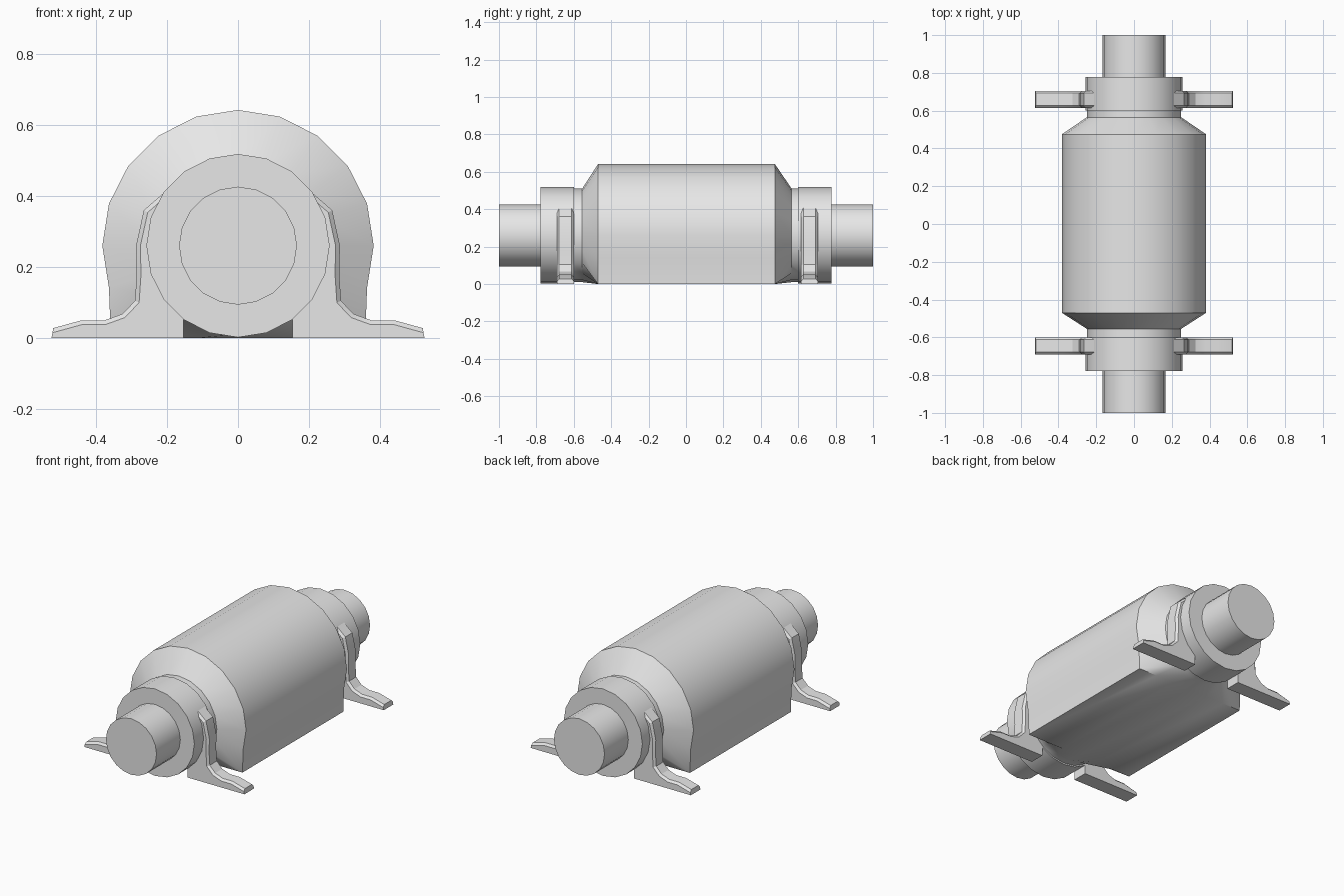
import bpy, bmesh, math
from math import sin, cos, pi

cube = bpy.data.objects.get("Cube")
if cube:
    bpy.data.objects.remove(cube, do_unlink=True)

grey = bpy.data.materials.new("plain grey")
grey.use_nodes = True
grey.diffuse_color = (0.8, 0.8, 0.8, 1)
grey.node_tree.nodes["Principled BSDF"].inputs["Base Color"].default_value = (0.8, 0.8, 0.8, 1)

AXIS = 0.26   # height of the shaft axis
SIDES = 20


def finish(bm, name, angle=35):
    bmesh.ops.recalc_face_normals(bm, faces=bm.faces)
    mesh = bpy.data.meshes.new(name)
    bm.to_mesh(mesh)
    bm.free()
    mesh.materials.append(grey)
    obj = bpy.data.objects.new(name, mesh)
    bpy.context.collection.objects.link(obj)
    bpy.ops.object.select_all(action='DESELECT')
    obj.select_set(True)
    bpy.context.view_layer.objects.active = obj
    bpy.ops.object.shade_smooth_by_angle(angle=math.radians(angle))
    return obj


def circle(r):
    return [(r * sin(2 * pi * i / SIDES), AXIS + r * cos(2 * pi * i / SIDES))
            for i in range(SIDES)]


def housing_section(r, half_base):
    # Round top, nearly upright walls, flat base
    pts = circle(r)
    for i in range(7, 14):
        pts[i] = (half_base * (10 - i) / 3, 0.0)
    return pts


def loft(name, sections, angle=35):
    # Skin a list of (y, section) rings and cap both ends
    bm = bmesh.new()
    rings = [[bm.verts.new((x, y, z)) for x, z in sec] for y, sec in sections]
    for a, b in zip(rings, rings[1:]):
        for i in range(SIDES):
            j = (i + 1) % SIDES
            bm.faces.new((a[i], a[j], b[j], b[i]))
    bm.faces.new(rings[0])
    bm.faces.new(rings[-1])
    return finish(bm, name, angle)


def foot(name, side, y, half=0.045):
    # Outer outline first, then the part hidden in the collar
    outer = [(0.525, 0), (0.52, 0.028), (0.44, 0.05), (0.375, 0.05),
             (0.325, 0.068), (0.29, 0.105), (0.285, 0.18), (0.287, 0.26),
             (0.265, 0.36), (0.205, 0.412)]
    outline = outer + [(0.17, 0.38), (0.153, 0.2), (0.153, 0)]
    bm = bmesh.new()
    rings = [[bm.verts.new((side * x, y + d, z)) for x, z in outline]
             for d in (-half, half)]
    n = len(outline)
    for ring in rings:
        bm.faces.new(ring)
    for i in range(n):
        j = (i + 1) % n
        bm.faces.new((rings[0][i], rings[0][j], rings[1][j], rings[1][i]))
    bmesh.ops.recalc_face_normals(bm, faces=bm.faces)
    # Chamfer the long outer edges
    edges = [bm.edges.get((ring[i], ring[i + 1]))
             for ring in rings for i in range(1, len(outer) - 1)]
    bmesh.ops.bevel(bm, geom=edges, offset=0.012, segments=1, affect='EDGES')
    return finish(bm, name, 25)


# Main housing with tapered ends
full = housing_section(0.382, 0.358)
neck = circle(0.25)
loft("housing", [(-0.61, neck), (-0.555, neck), (-0.47, full),
                 (0.475, full), (0.565, neck), (0.61, neck)])

# Collars, shaft ends and feet at both ends
for end, s, foot_y in (("front", -1, -0.645), ("back", 1, 0.66)):
    loft(end + "_collar", [(s * 0.6, circle(0.258)), (s * 0.777, circle(0.258))])
    loft(end + "_shaft", [(s * 0.74, circle(0.166)), (s * 1.0, circle(0.166))])
    foot(end + "_left_foot", 1, foot_y)
    foot(end + "_right_foot", -1, foot_y)
